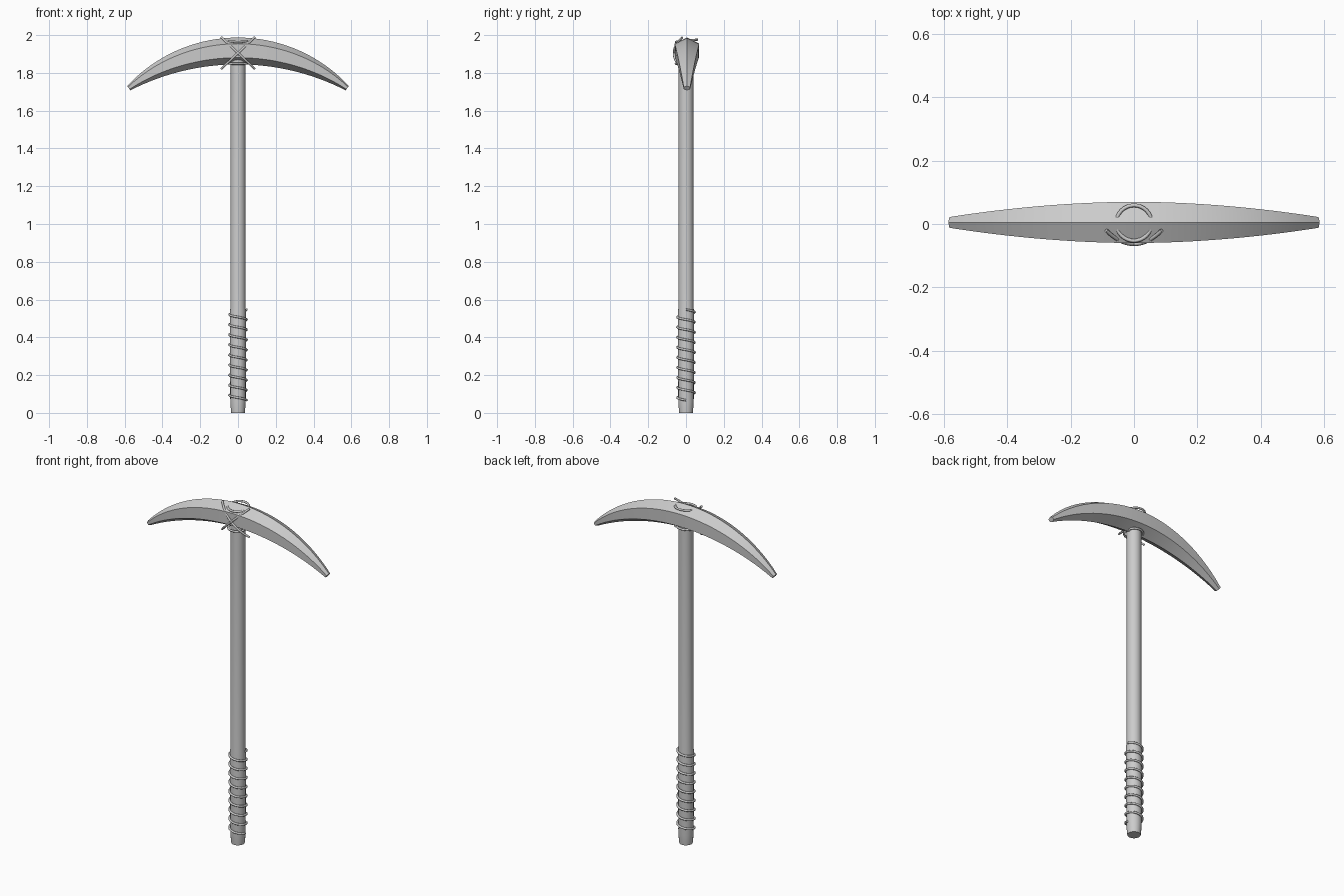
import bpy, bmesh, math
from math import sin, cos, pi, tau

cube = bpy.data.objects.get("Cube")
if cube:
    bpy.data.objects.remove(cube)

grey = bpy.data.materials.new("light_grey")
grey.use_nodes = True
colour = (0.6, 0.6, 0.6, 1)
grey.diffuse_color = colour
grey.node_tree.nodes["Principled BSDF"].inputs["Base Color"].default_value = colour


def loft(name, rings, closed=False, angle=25):
    """Skin a list of equal-sized rings of points, capping open ends."""
    bm = bmesh.new()
    rows = [[bm.verts.new(p) for p in ring] for ring in rings]
    n = len(rows[0])
    for a, b in zip(rows, rows[1:] + rows[:1] if closed else rows[1:]):
        for i in range(n):
            j = (i + 1) % n
            bm.faces.new((a[i], a[j], b[j], b[i]))
    if not closed:
        bm.faces.new(rows[0])
        bm.faces.new(rows[-1])
    bmesh.ops.recalc_face_normals(bm, faces=bm.faces)
    mesh = bpy.data.meshes.new(name)
    bm.to_mesh(mesh)
    bm.free()
    obj = bpy.data.objects.new(name, mesh)
    bpy.context.collection.objects.link(obj)
    mesh.materials.append(grey)
    bpy.ops.object.select_all(action='DESELECT')
    obj.select_set(True)
    bpy.context.view_layer.objects.active = obj
    bpy.ops.object.shade_smooth_by_angle(angle=math.radians(angle))
    return obj


def cord(name, points, radius, cyclic=False):
    """Round cord along a path, turned into a mesh."""
    curve = bpy.data.curves.new(name, 'CURVE')
    curve.dimensions = '3D'
    curve.bevel_depth = radius
    curve.bevel_resolution = 2
    curve.use_fill_caps = True
    spline = curve.splines.new('POLY')
    spline.points.add(len(points) - 1)
    for p, co in zip(spline.points, points):
        p.co = (*co, 1)
    spline.use_cyclic_u = cyclic
    spline.use_smooth = True
    obj = bpy.data.objects.new(name, curve)
    bpy.context.collection.objects.link(obj)
    curve.materials.append(grey)
    bpy.ops.object.select_all(action='DESELECT')
    obj.select_set(True)
    bpy.context.view_layer.objects.active = obj
    bpy.ops.object.convert(target='MESH')
    bpy.ops.object.shade_smooth_by_angle(angle=math.radians(50))


# Shaft: long round pole, slightly tapered at the foot
profile = [(0.036, 0), (0.038, 0.02), (0.041, 0.06), (0.042, 0.54),
           (0.040, 0.56), (0.039, 1.88)]
loft("shaft", [[(r * cos(tau * i / 20), r * sin(tau * i / 20), z)
                for i in range(20)] for r, z in profile])


# Head: six-sided section swept between an outer and an inner arc
def arc_point(t, half, top, radius):
    x = half * t
    return x, top - radius + math.sqrt(radius ** 2 - x ** 2)


sections = []
STEPS = 16
for k in range(-STEPS, STEPS + 1):
    t = k / STEPS
    ox, oz = arc_point(t, 0.587, 1.987, 0.80)
    ix, iz = arc_point(t, 0.570, 1.845, 1.25)
    w = 0.017 + 0.048 * (1 - abs(t) ** 1.9)
    shape = [(0, 1), (w, 0.77), (w * 0.97, 0.25), (0, 0), (-w * 0.97, 0.25), (-w, 0.77)]
    sections.append([(ix + (ox - ix) * f, 0.005 + y, iz + (oz - iz) * f)
                     for y, f in shape])
loft("pick_head", sections)

# Grip: cord wound round the lower shaft
TURNS, PER = 9, 24
cord("grip_cord", [(0.046 * cos(tau * k / PER), -0.046 * sin(tau * k / PER),
                    0.067 + 0.48 * k / (TURNS * PER))
                   for k in range(TURNS * PER + 1)], 0.006)


# Lashing: loops above and below the head
def loop(name, radius, y, z, tilt):
    cord(name, [(radius * cos(tau * k / 32), y + radius * sin(tau * k / 32),
                 z + tilt * sin(tau * k / 32)) for k in range(32)], 0.006, True)


loop("upper_lashing", 0.056, 0.003, 1.970, 0.006)
loop("lower_lashing", 0.050, -0.004, 1.852, 0.004)

# Lashing: two crossed strands on the front, with loose ends
for side, label in ((1, "left"), (-1, "right")):
    cord(f"{label}_cross_strand",
         [(side * 0.088 * s, -0.020 - 0.044 * (1 - s * s), 1.905 + 0.083 * s)
          for s in (k / 8 for k in range(-8, 9))], 0.006)
